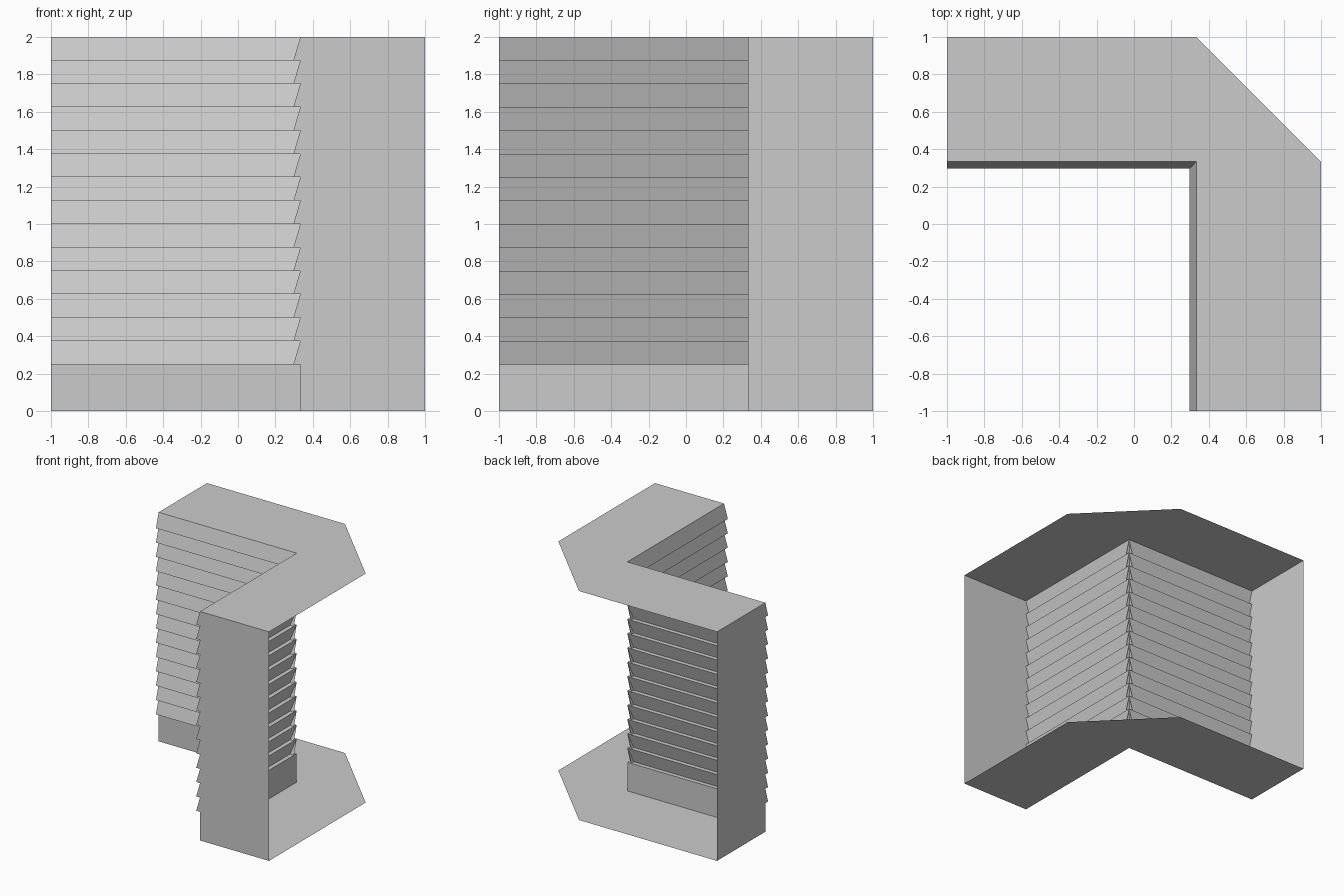
import bpy

if "Cube" in bpy.data.objects:
    bpy.data.objects.remove(bpy.data.objects["Cube"])

IN, LIP = 1 / 3, 0.037     # inner wall line, clapboard overhang
BASE, BOARD, COUNT = 0.25, 0.125, 14


def make(name, verts, faces):
    me = bpy.data.meshes.new(name)
    me.from_pydata(verts, [], faces)
    me.update()
    ob = bpy.data.objects.new(name, me)
    bpy.context.collection.objects.link(ob)
    return ob


# Saw-tooth wall profile as (depth, height), bottom to top
profile = [(IN, 0), (IN, BASE)]
for i in range(COUNT):
    z = BASE + i * BOARD
    profile += [(IN - LIP, z), (IN, z + BOARD)]
n = len(profile)


def wing(name, swap):
    """One wall wing: clapboard sheet plus closed end; swap mirrors over x = y."""
    def put(along, depth, z):
        return (depth, along, z) if swap else (along, depth, z)

    def wind(face):
        return face[::-1] if swap else face

    verts = [put(-1, d, z) for d, z in profile] + [put(IN, d, z) for d, z in profile]
    faces = [wind((i, n + i, n + i + 1, i + 1)) for i in range(n - 1)]
    make(name + "_siding", verts, faces)
    # End wall follows the saw-tooth profile
    end = [put(-1, d, z) for d, z in profile + [(1, 2), (1, 0)]]
    make(name + "_end_wall", end, [wind(tuple(range(len(end))))])


wing("left_wing", False)
wing("right_wing", True)

# Chamfered L-shaped plates; the outer back sides stay open
outline = [(-1, IN), (IN, IN), (IN, -1), (1, -1), (1, IN), (IN, 1), (-1, 1)]
order = tuple(range(len(outline)))
make("top_plate", [(x, y, 2) for x, y in outline], [order])
make("bottom_plate", [(x, y, 0) for x, y in outline], [order[::-1]])
